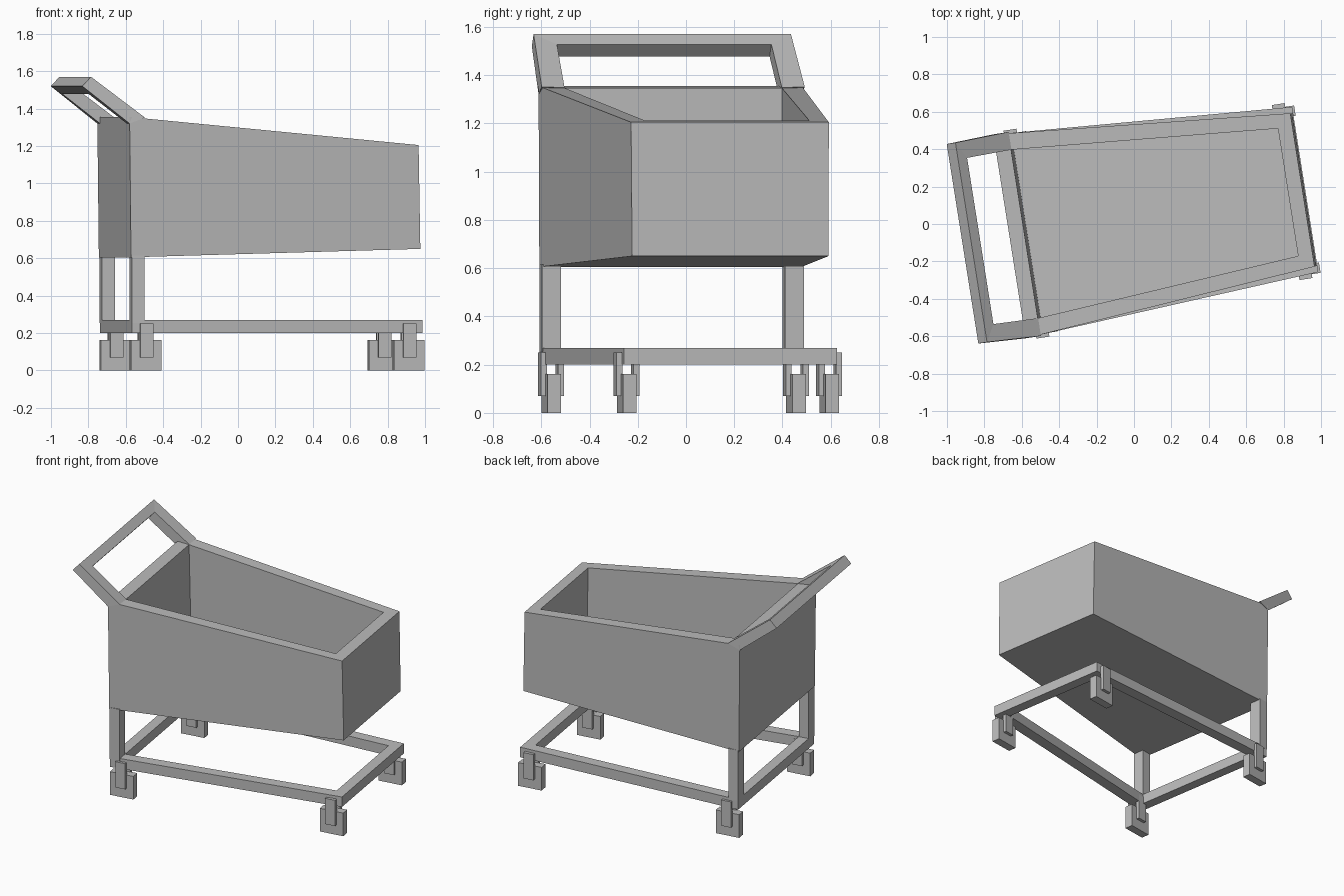
import bpy, bmesh
from math import radians
from mathutils import Matrix

if "Cube" in bpy.data.objects:
    bpy.data.objects.remove(bpy.data.objects["Cube"])

# One grey metal for the whole cart
grey = bpy.data.materials.new("grey_metal")
grey.use_nodes = True
colour = (0.5, 0.5, 0.5, 1)
grey.diffuse_color = colour
grey.node_tree.nodes["Principled BSDF"].inputs["Base Color"].default_value = colour

# The cart stands turned a little to its left
PLACE = Matrix.Rotation(radians(9), 4, "Z") @ Matrix.Translation((0, 0.039, 0))


def loft(name, rings, closed=False):
    """Skin a row of four-point rings; cap the ends or join them in a loop."""
    bm = bmesh.new()
    rows = [[bm.verts.new(p) for p in ring] for ring in rings]
    pairs = list(zip(rows, rows[1:]))
    if closed:
        pairs.append((rows[-1], rows[0]))
    else:
        bm.faces.new(rows[0])
        bm.faces.new(rows[-1])
    for a, b in pairs:
        for i in range(4):
            j = (i + 1) % 4
            bm.faces.new((a[i], a[j], b[j], b[i]))
    bmesh.ops.recalc_face_normals(bm, faces=bm.faces)
    mesh = bpy.data.meshes.new(name)
    bm.to_mesh(mesh)
    bm.free()
    mesh.materials.append(grey)
    obj = bpy.data.objects.new(name, mesh)
    bpy.context.collection.objects.link(obj)
    obj.matrix_world = PLACE
    return obj


def trapezoid(back, front, half_back, half_front, z_back, z_front):
    """Horizontal outline, wide at the back and narrow at the front."""
    return [(back, half_back, z_back), (back, -half_back, z_back),
            (front, -half_front, z_front), (front, half_front, z_front)]


def box(name, centre, size):
    (x, y, z), (a, b, c) = centre, [s / 2 for s in size]
    return loft(name, [[(x - a, y - b, h), (x + a, y - b, h),
                        (x + a, y + b, h), (x - a, y + b, h)] for h in (z - c, z + c)])


# Basket: outer shell, rim and hollow inside
loft("basket", [
    trapezoid(-0.66, 0.928, 0.55, 0.412, 0.605, 0.65),
    trapezoid(-0.668, 0.918, 0.552, 0.415, 1.355, 1.205),
    trapezoid(-0.587, 0.84, 0.456, 0.345, 1.347, 1.212),
    trapezoid(-0.572, 0.848, 0.456, 0.345, 0.69, 0.72),
])

# Base frame: closed rectangular-section loop
loft("base_frame", [
    trapezoid(-0.655, 0.933, 0.55, 0.447, 0.2, 0.2),
    trapezoid(-0.655, 0.933, 0.55, 0.447, 0.27, 0.27),
    trapezoid(-0.585, 0.86, 0.47, 0.375, 0.27, 0.27),
    trapezoid(-0.585, 0.86, 0.47, 0.375, 0.2, 0.2),
], closed=True)


# Handle: U-shaped bar leaning back from the rim
def handle_base(s):
    return [(-0.668, s * 0.552, 1.32), (-0.585, s * 0.552, 1.352),
            (-0.585, s * 0.456, 1.348), (-0.668, s * 0.456, 1.32)]


def handle_corner(s):
    return [(-0.922, s * 0.54, 1.52), (-0.875, s * 0.54, 1.57),
            (-0.826, s * 0.45, 1.528), (-0.872, s * 0.45, 1.477)]


loft("handle", [handle_base(1), handle_corner(1), handle_corner(-1), handle_base(-1)])

for side, s in (("left", 1), ("right", -1)):
    # Back posts joining frame and basket
    box(f"{side}_back_post", (-0.621, s * 0.51, 0.435), (0.07, 0.08, 0.36))
    # Casters: block wheel between two fork plates
    for end, x, y in (("front", 0.862, 0.425), ("back", -0.576, 0.514)):
        box(f"{side}_{end}_wheel", (x, s * y, 0.081), (0.165, 0.056, 0.162))
        for part, offset in (("outer", 0.036), ("inner", -0.036)):
            box(f"{side}_{end}_{part}_fork", (x, s * (y + offset), 0.16), (0.07, 0.025, 0.18))
